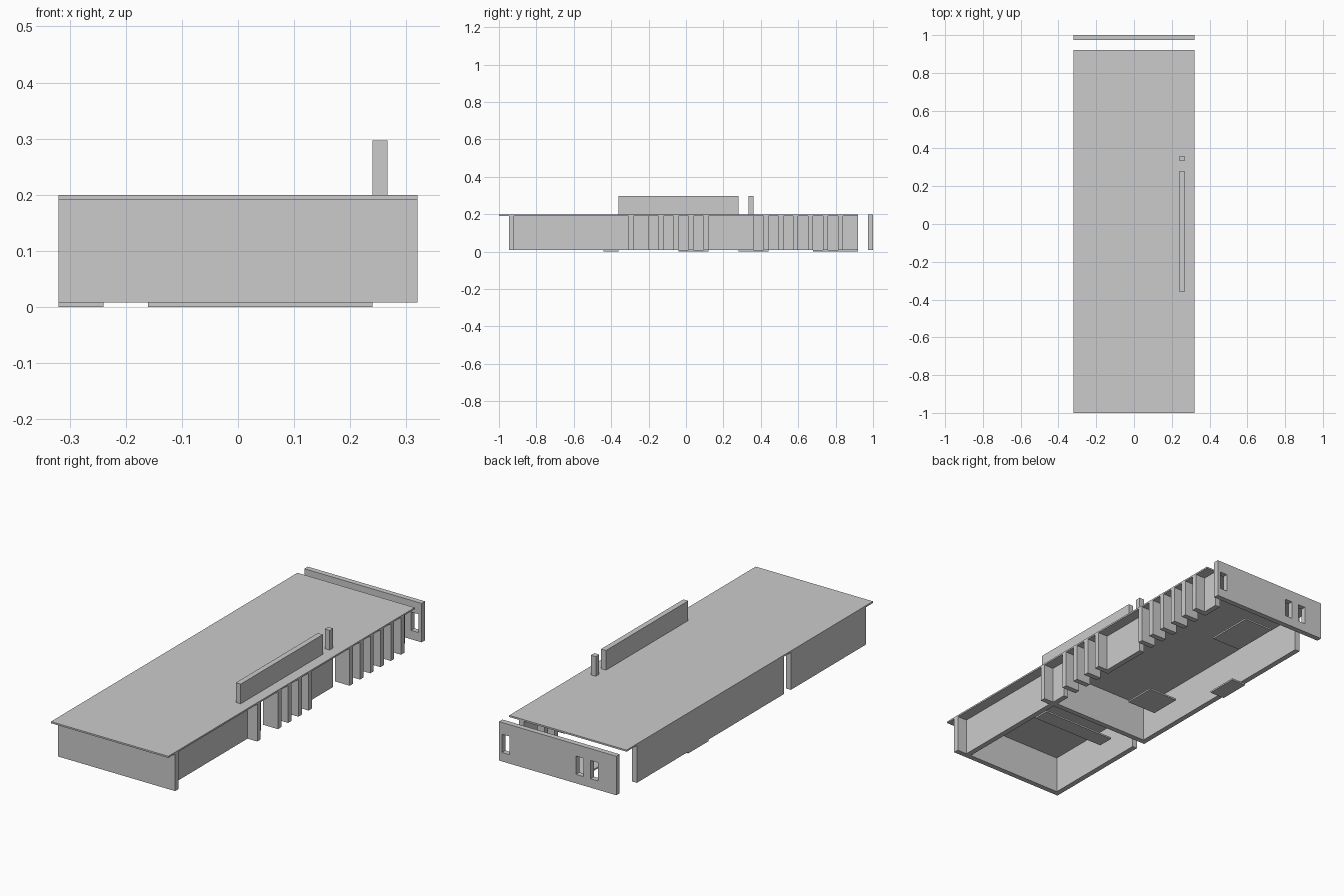
import bpy

if "Cube" in bpy.data.objects:
    bpy.data.objects.remove(bpy.data.objects["Cube"])

T = 0.08 / 3            # wall thickness, a third of the planning module
Z0, Z1, Z2 = 0.008, 0.192, 0.2


def box(name, x0, x1, y0, y1, z0=Z0, z1=Z1):
    """Axis-aligned box between two corners."""
    v = [(x, y, z) for x in (x0, x1) for y in (y0, y1) for z in (z0, z1)]
    f = [(0, 1, 3, 2), (4, 6, 7, 5), (0, 4, 5, 1), (2, 3, 7, 6), (0, 2, 6, 4), (1, 5, 7, 3)]
    me = bpy.data.meshes.new(name)
    me.from_pydata(v, [], f)
    ob = bpy.data.objects.new(name, me)
    bpy.context.collection.objects.link(ob)
    return ob


# Flat roof slab with parapet beam and post on top
box("roof", -0.32, 0.32, -1, 0.92, Z1, Z2)
box("roof_beam", 0.24, 0.24 + T, -0.36, 0.28, Z2, 0.297)
box("roof_post", 0.24, 0.24 + T, 0.36 - T, 0.36, Z2, 0.297)

# Cross walls
box("front_wall", -0.32, 0.32, -0.92 - T, -0.92)
box("dividing_wall", -0.32, 0.32, -0.28 - T, -0.28)

# Left side walls, separated by a doorway gap
box("left_wall_front", -0.32, -0.32 + T, -0.92, -0.36)
box("left_wall_rear", -0.32, -0.32 + T, -0.28, 0.84)

# Recessed right side walls
for i, (y0, y1) in enumerate([(-0.92, -0.28 - T), (-0.28, -0.2), (0.12, 0.36), (0.84, 0.92)]):
    box(f"right_wall_{i + 1}", 0.24, 0.24 + T, y0, y1)

# Two rows of vertical fins on the right side
for row, (start, count) in enumerate([(-0.12, 4), (0.44, 6)]):
    for i in range(count):
        y = start + 0.08 * i
        box(f"fin_{row + 1}_{i + 1}", 0.24, 0.32, y - T, y)

# Thin floor pads
for i, (x0, x1, y0, y1) in enumerate([
        (-0.16, 0.24, -0.44, -0.36), (-0.16, 0.0, -0.04, 0.12),
        (-0.32, -0.24, 0.28, 0.44), (-0.08, 0.08, 0.68, 0.92)]):
    box(f"floor_pad_{i + 1}", x0, x1, y0, y1, 0, Z0)

# Free-standing back wall with three window openings
wall = box("back_wall", -0.32, 0.32, 1 - T, 1, Z0, Z2)
for x in (0.283, -0.12, -0.2):
    cutter = box("window_cutter", x - 0.02, x + 0.02, 0.9, 1.1, 0.052, 0.142)
    cutter.hide_render = True
    mod = wall.modifiers.new("window", 'BOOLEAN')
    mod.operation = 'DIFFERENCE'
    mod.solver = 'EXACT'
    mod.object = cutter
    bpy.context.view_layer.objects.active = wall
    bpy.ops.object.modifier_apply(modifier=mod.name)
    bpy.data.objects.remove(cutter)
